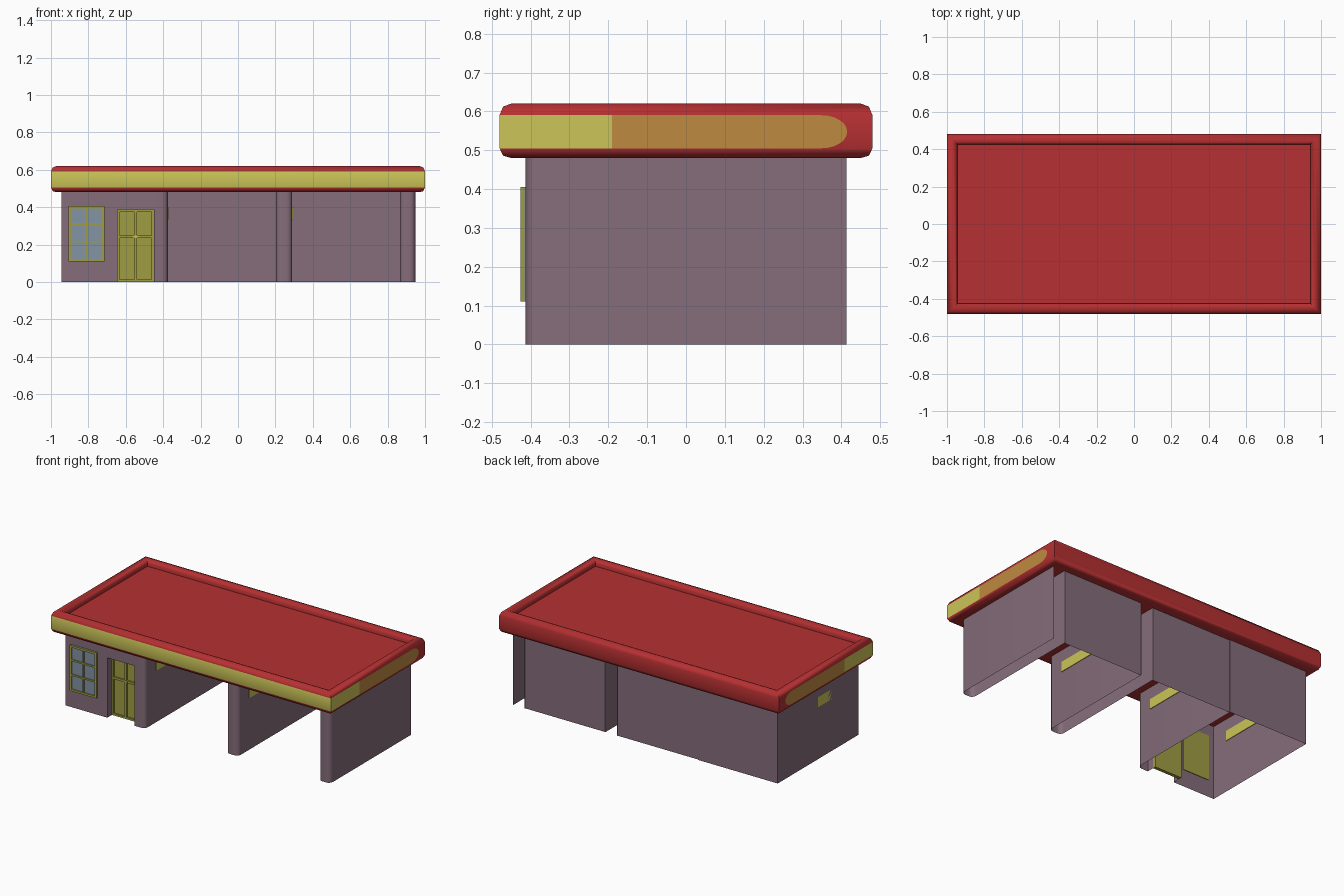
import bpy
import bmesh
import math

cube = bpy.data.objects.get("Cube")
if cube:
    bpy.data.objects.remove(cube, do_unlink=True)


def material(name, r, g, b):
    col = [((c / 255 + 0.055) / 1.055) ** 2.4 for c in (r, g, b)] + [1]
    m = bpy.data.materials.new(name)
    m.use_nodes = True
    m.diffuse_color = col
    m.node_tree.nodes["Principled BSDF"].inputs["Base Color"].default_value = col
    return m


RED = material("roof red", 182, 48, 50)
YELLOW = material("band yellow", 204, 197, 88)
ORANGE = material("band orange", 190, 138, 64)
PURPLE = material("wall mauve", 133, 109, 122)
OLIVE = material("frame olive", 160, 158, 66)
GLASS = material("glass blue grey", 131, 147, 165)


def finish(bm, name, mats, smooth=False):
    mesh = bpy.data.meshes.new(name)
    bm.to_mesh(mesh)
    bm.free()
    for m in mats:
        mesh.materials.append(m)
    ob = bpy.data.objects.new(name, mesh)
    bpy.context.collection.objects.link(ob)
    if smooth:
        bpy.ops.object.select_all(action='DESELECT')
        ob.select_set(True)
        bpy.context.view_layer.objects.active = ob
        bpy.ops.object.shade_smooth_by_angle(angle=math.radians(50))
    return ob


def sheet(name, path, z0=0.0, z1=0.49):
    """Upright sheet along a plan path."""
    bm = bmesh.new()
    low = [bm.verts.new((x, y, z0)) for x, y in path]
    high = [bm.verts.new((x, y, z1)) for x, y in path]
    for i in range(len(path) - 1):
        bm.faces.new((low[i], low[i + 1], high[i + 1], high[i]))
    return finish(bm, name, [PURPLE], True)


def boxes(name, mat, spans):
    """One object made of boxes given as x, y and z spans."""
    bm = bmesh.new()
    for xs, ys, zs in spans:
        for v in bmesh.ops.create_cube(bm, size=1)["verts"]:
            v.co = [s[0] if c < 0 else s[1] for c, s in zip(v.co, (xs, ys, zs))]
    return finish(bm, name, [mat])


def corner(cx, cy, r, start, steps=4):
    """Quarter arc in plan, angles in degrees."""
    angles = [math.radians(start + 90 * i / steps) for i in range(steps + 1)]
    return [(cx + r * math.cos(a), cy + r * math.sin(a)) for a in angles]


def lattice(name, x, z, y, columns, rows, border, bar):
    """Frame with crossing bars."""
    spans = [((x[0], x[0] + border), y, z), ((x[1] - border, x[1]), y, z),
             (x, y, (z[1] - border, z[1])), (x, y, (z[0], z[0] + border))]
    spans += [((c - bar, c + bar), y, z) for c in columns]
    spans += [(x, y, (r - bar, r + bar)) for r in rows]
    return boxes(name, OLIVE, spans)


# Roof: rounded rim swept round a rectangle, with a sunken top
profile = [(0.03, 0.48), (0.009, 0.486), (0, 0.505), (0, 0.59), (0.009, 0.612),
           (0.03, 0.62), (0.045, 0.615), (0.055, 0.6), (0.055, 0.578)]
bm = bmesh.new()
rings = []
for d, z in profile:
    a, b = 1 - d, 0.48 - d
    rings.append([bm.verts.new((x, y, z)) for x, y in ((-a, -b), (a, -b), (a, b), (-a, b))])
for lower, upper in zip(rings, rings[1:]):
    for i in range(4):
        j = (i + 1) % 4
        bm.faces.new((lower[i], lower[j], upper[j], upper[i]))
bm.faces.new(rings[0][::-1])
bm.faces.new(rings[-1])
for f in bm.faces:
    f.normal_update()
    if f.normal.y < -0.99 and f.calc_center_median().y < -0.47:
        f.material_index = 1
finish(bm, "roof", [RED, YELLOW], True)


# Side bands: yellow at the front, orange with a rounded rear end
def side_band(name, mat, outline, side):
    bm = bmesh.new()
    verts = [bm.verts.new((side * 1.001, y, z)) for y, z in outline]
    bm.faces.new(verts if side > 0 else verts[::-1])
    finish(bm, name, [mat])


rear = [(0.35 + 0.065 * math.cos(a), 0.5475 + 0.0425 * math.sin(a))
        for a in (math.pi * (i / 12 - 0.5) for i in range(13))]
for side, word in ((1, "left"), (-1, "right")):
    side_band(word + "_yellow_band", YELLOW,
              [(-0.48, 0.505), (-0.19, 0.505), (-0.19, 0.59), (-0.48, 0.59)], side)
    side_band(word + "_orange_band", ORANGE, [(-0.19, 0.59), (-0.19, 0.505)] + rear, side)

# Office walls, with a door recess and a rounded pillar
FRONT, BACK, RECESS, R = -0.413, 0.413, -0.35, 0.028
door_x = (-0.645, -0.45)
sheet("office_walls",
      [(-0.375, BACK), (-0.945, BACK), (-0.945, FRONT), (door_x[0], FRONT),
       (door_x[0], RECESS), (door_x[1], RECESS), (door_x[1], FRONT)]
      + corner(-0.375 - R, FRONT + R, R, 270) + [(-0.375, BACK)])
boxes("door_lintel", PURPLE, [(door_x, (FRONT, RECESS), (0.387, 0.49))])

# Hollow bay walls with rounded front ends, open at the back
for name, x0, x1 in (("middle_wall", 0.203, 0.29), ("end_wall", 0.865, 0.948)):
    sheet(name, [(x0, BACK)] + corner(x0 + R, FRONT + R, R, 180)
          + corner(x1 - R, FRONT + R, R, 270) + [(x1, BACK)])

# Back panels of the two bays
sheet("middle_bay_back", [(-0.375, 0.408), (0.203, 0.408)])
sheet("end_bay_back", [(0.29, 0.408), (0.865, 0.408)])

# Thin yellow rails on the inner walls
boxes("wall_rails", YELLOW,
      [((x, x + 0.004), (-0.3, 0.0), (0.335, 0.4)) for x in (-0.945, -0.375, 0.29)])

# Window
win_x, win_z = (-0.905, -0.715), (0.11, 0.405)
boxes("window_back", OLIVE, [(win_x, (-0.416, -0.409), win_z)])
boxes("window_glass", GLASS, [(win_x, (-0.419, -0.416), win_z)])
lattice("window_frame", win_x, win_z, (-0.426, -0.415), [-0.81], [0.215, 0.31], 0.013, 0.005)

# Door
boxes("door_leaf", OLIVE, [(door_x, (-0.356, -0.345), (0, 0.387))])
lattice("door_frame", door_x, (0, 0.387), (-0.366, -0.354), [-0.548], [0.242], 0.012, 0.007)
boxes("door_handle", YELLOW, [((-0.563, -0.533), (-0.37, -0.364), (0.238, 0.248))])
